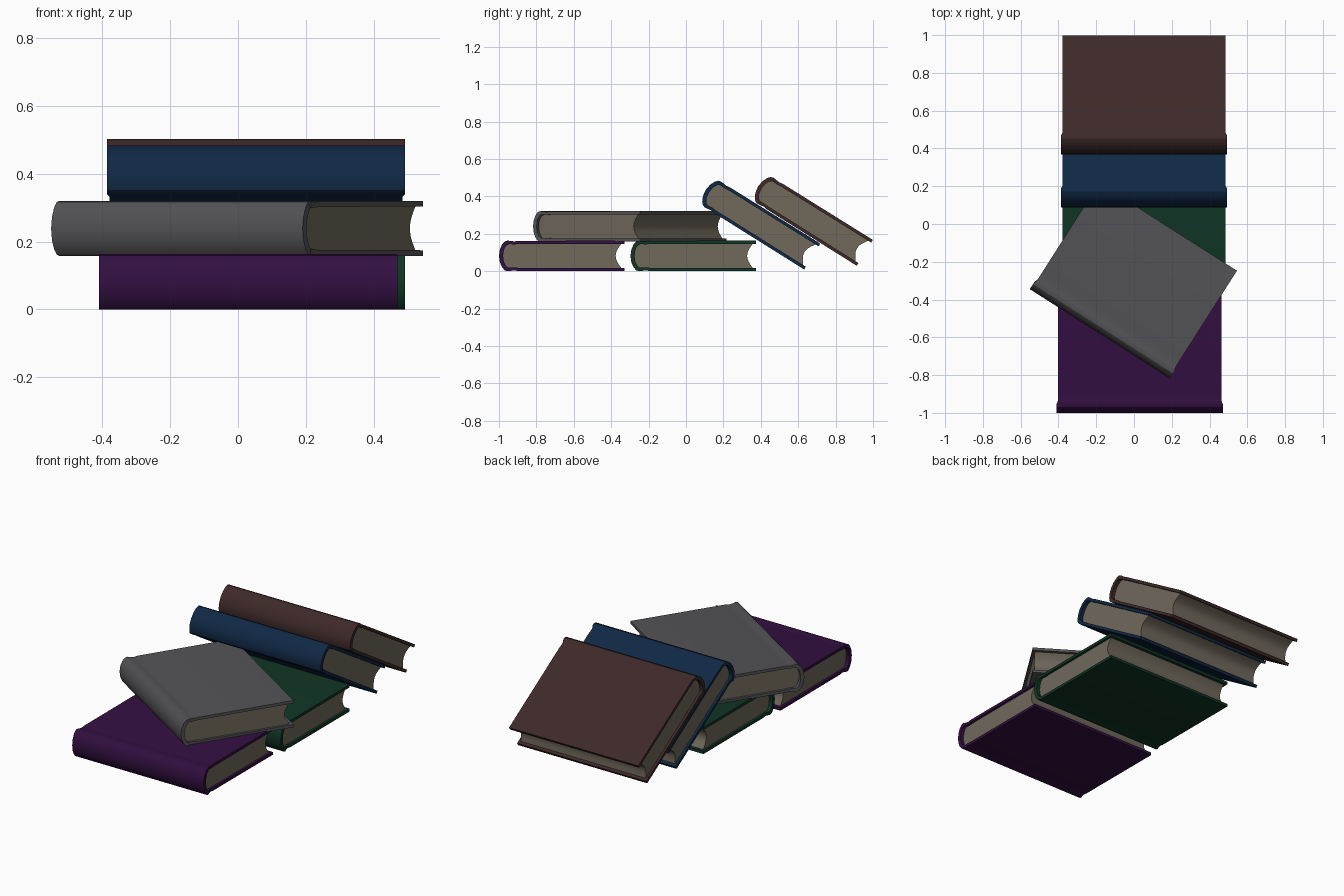
import bpy, bmesh
from math import radians, pi, sin

cube = bpy.data.objects.get("Cube")
if cube:
    bpy.data.objects.remove(cube, do_unlink=True)

# Upper half of the case section (depth, height), from spine centre to fore-edge
OUTER = [(-.336, 0), (-.331, .035), (-.319, .062), (-.305, .0775), (-.290, .0815),
         (-.272, .080), (-.255, .077), (-.235, .0805), (.336, .0815)]
INNER = [(-.314, 0), (-.310, .030), (-.301, .050), (-.291, .060), (-.280, .063),
         (-.270, .0625), (-.255, .061), (-.235, .0635), (.336, .0645)]
SPINE_HALF, COVER_HALF, PAGE_HALF = .44, .4325, .418


def material(name, rgb):
    mat = bpy.data.materials.new(name)
    mat.use_nodes = True
    mat.diffuse_color = (*rgb, 1)
    mat.node_tree.nodes["Principled BSDF"].inputs["Base Color"].default_value = (*rgb, 1)
    return mat


def both_halves(half):
    """Mirror a half section about its centre line."""
    return [(y, -z) for y, z in reversed(half[1:])] + half


def finish(name, bm, mat, place):
    bmesh.ops.recalc_face_normals(bm, faces=bm.faces)
    mesh = bpy.data.meshes.new(name)
    bm.to_mesh(mesh)
    bm.free()
    mesh.materials.append(mat)
    obj = bpy.data.objects.new(name, mesh)
    bpy.context.collection.objects.link(obj)
    obj.location, obj.rotation_euler = place
    bpy.ops.object.select_all(action='DESELECT')
    obj.select_set(True)
    bpy.context.view_layer.objects.active = obj
    bpy.ops.object.shade_smooth_by_angle(angle=radians(30))


def build_case(name, mat, place):
    """Hard cover: a C-shaped section swept across the width."""
    bm = bmesh.new()

    def row(points, side):
        return [bm.verts.new((side * (SPINE_HALF if y < -.285 else COVER_HALF), y, z))
                for y, z in points]

    out, inn = both_halves(OUTER), both_halves(INNER)
    ol, orr, il, ir = row(out, -1), row(out, 1), row(inn, -1), row(inn, 1)
    for i in range(len(out) - 1):
        for a, b in ((ol, orr), (ir, il), (il, ol), (orr, ir)):
            bm.faces.new((a[i], a[i + 1], b[i + 1], b[i]))
    for i in (0, -1):
        bm.faces.new((ol[i], orr[i], ir[i], il[i]))
    finish(name, bm, mat, place)


def build_pages(name, mat, place):
    """Page block: rounded back and hollow fore-edge."""
    bm = bmesh.new()
    height = INNER[-1][1]
    steps = 12
    section = both_halves(INNER[:-1])
    for i in range(steps + 1):
        t = i / steps
        section.append((.318 - .030 * sin(pi * t), height * (1 - 2 * t)))
    left = [bm.verts.new((-PAGE_HALF, y, z)) for y, z in section]
    right = [bm.verts.new((PAGE_HALF, y, z)) for y, z in section]
    for i in range(len(section)):
        j = (i + 1) % len(section)
        bm.faces.new((left[i], left[j], right[j], right[i]))
    bm.faces.new(left)
    bm.faces.new(right)
    finish(name, bm, mat, place)


paper = material("aged paper", (.160, .138, .105))
tilt = radians(-32)

# Name, cover colour, centre and rotation of each book
BOOKS = [
    ("purple", (.033, .005, .053), (.03, -.664, .0815), (0, 0, 0)),
    ("green", (.005, .036, .018), (.053, .039, .0815), (0, 0, 0)),
    ("grey", (.088, .088, .094), (0, -.298, .239), (0, 0, radians(-32.5))),
    ("blue", (.005, .021, .058), (.053, .390, .256), (tilt, 0, 0)),
    ("brown", (.048, .022, .022), (.053, .671, .276), (tilt, 0, 0)),
]
for name, rgb, spot, turn in BOOKS:
    build_case(name + "_book_cover", material(name + " cover", rgb), (spot, turn))
    build_pages(name + "_book_pages", paper, (spot, turn))
